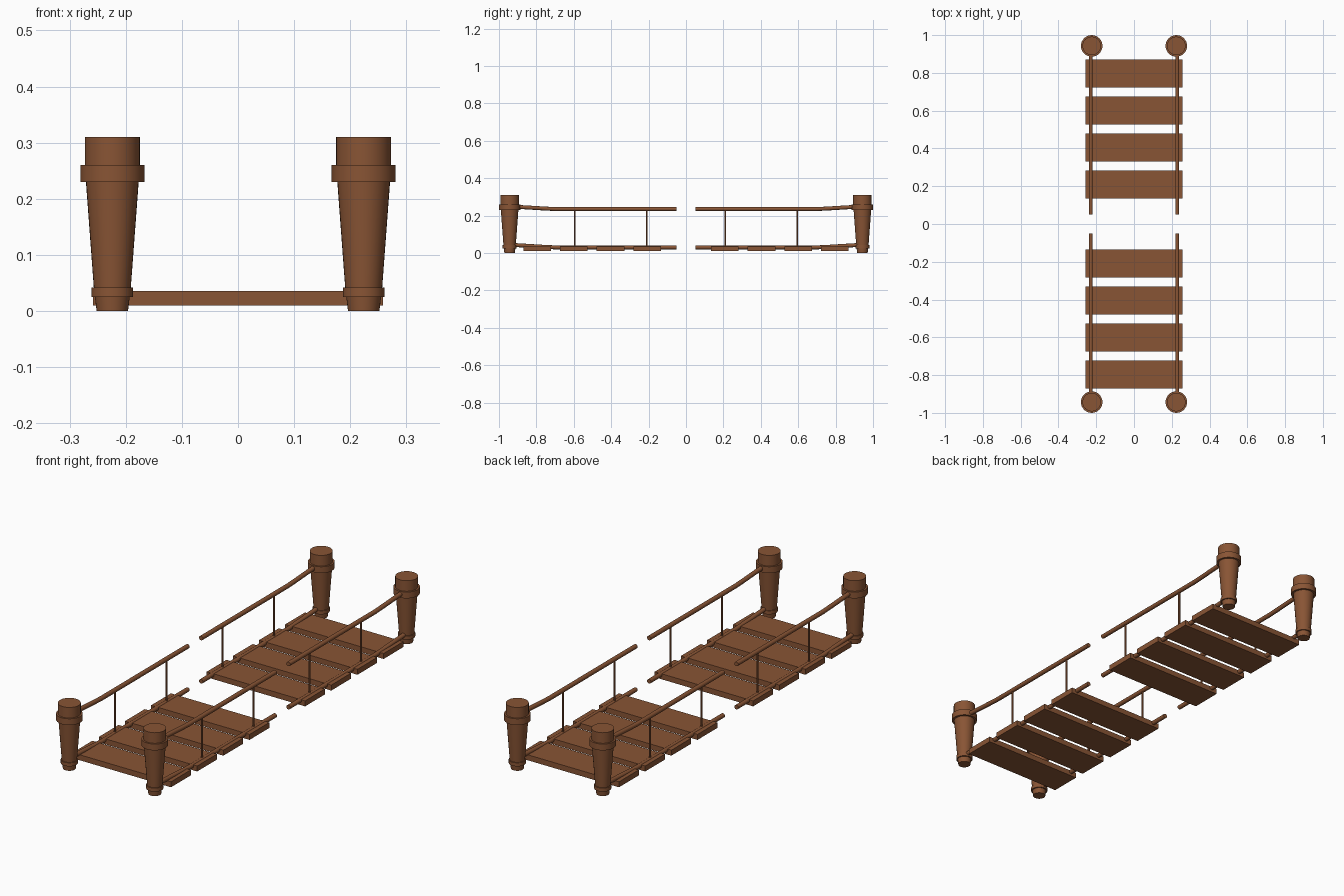
import bpy, bmesh, math
from mathutils import Vector

if "Cube" in bpy.data.objects:
    bpy.data.objects.remove(bpy.data.objects["Cube"])

wood = bpy.data.materials.new("brown_wood")
wood.diffuse_color = (0.25, 0.09, 0.035, 1)
wood.use_nodes = True
wood.node_tree.nodes["Principled BSDF"].inputs["Base Color"].default_value = wood.diffuse_color


def finish(name, bm, smooth=False):
    bmesh.ops.recalc_face_normals(bm, faces=bm.faces[:])
    me = bpy.data.meshes.new(name)
    bm.to_mesh(me)
    bm.free()
    me.materials.append(wood)
    ob = bpy.data.objects.new(name, me)
    bpy.context.collection.objects.link(ob)
    if smooth:
        bpy.ops.object.select_all(action='DESELECT')
        bpy.context.view_layer.objects.active = ob
        ob.select_set(True)
        bpy.ops.object.shade_smooth_by_angle(angle=math.radians(35))
    return ob


def skin(name, rings):
    """Closed tube through a list of vertex rings."""
    bm = bmesh.new()
    loops = [[bm.verts.new(p) for p in ring] for ring in rings]
    n = len(loops[0])
    for a, b in zip(loops, loops[1:]):
        for i in range(n):
            j = (i + 1) % n
            bm.faces.new((a[i], a[j], b[j], b[i]))
    bm.faces.new(loops[0][::-1])
    bm.faces.new(loops[-1])
    return finish(name, bm, True)


def lathe(name, x, y, profile, n=32):
    angles = [2 * math.pi * i / n for i in range(n)]
    return skin(name, [[Vector((x + r * math.cos(a), y + r * math.sin(a), z))
                        for a in angles] for r, z in profile])


def rope(name, x, path, r, n=12):
    angles = [2 * math.pi * i / n for i in range(n)]
    return skin(name, [[Vector((x + r * math.cos(a), y, z + r * math.sin(a)))
                        for a in angles] for y, z in path])


def box(name, centre, size):
    bm = bmesh.new()
    bmesh.ops.create_cube(bm, size=1)
    bmesh.ops.scale(bm, vec=size, verts=bm.verts)
    bmesh.ops.translate(bm, vec=centre, verts=bm.verts)
    return finish(name, bm)


# Tapered post with a foot band and a collar
POST = [(0.028, 0), (0.031, 0.025), (0.037, 0.025), (0.037, 0.042),
        (0.033, 0.042), (0.047, 0.23), (0.057, 0.23), (0.057, 0.26),
        (0.049, 0.26), (0.049, 0.31)]
# Rope shape: flat in the middle, rising to the post
SPAN = [(0.05, 0), (0.70, 0), (0.76, 0.003), (0.94, 0.014)]

for sy, end in ((-1, "front"), (1, "back")):
    for sx, side in ((-1, "left"), (1, "right")):
        tag = f"{end}_{side}"
        lathe(f"post_{tag}", sx * 0.224, sy * 0.943, POST)
        # Deck rope and hand rope
        for label, z in (("deck_rope", 0.03), ("hand_rope", 0.235)):
            rope(f"{label}_{tag}", sx * 0.229, [(sy * y, z + dz) for y, dz in SPAN], 0.0105)
        # Thin uprights between the ropes
        for i, y in enumerate((0.21, 0.595)):
            lathe(f"upright_{tag}_{i + 1}", sx * 0.228, sy * y,
                  [(0.005, 0.03), (0.005, 0.235)], 10)
    # Walking planks; the bridge is broken in the middle
    for i in range(4):
        box(f"plank_{end}_{i + 1}", (0, sy * (0.208 + 0.196 * i), 0.023), (0.516, 0.148, 0.026))
